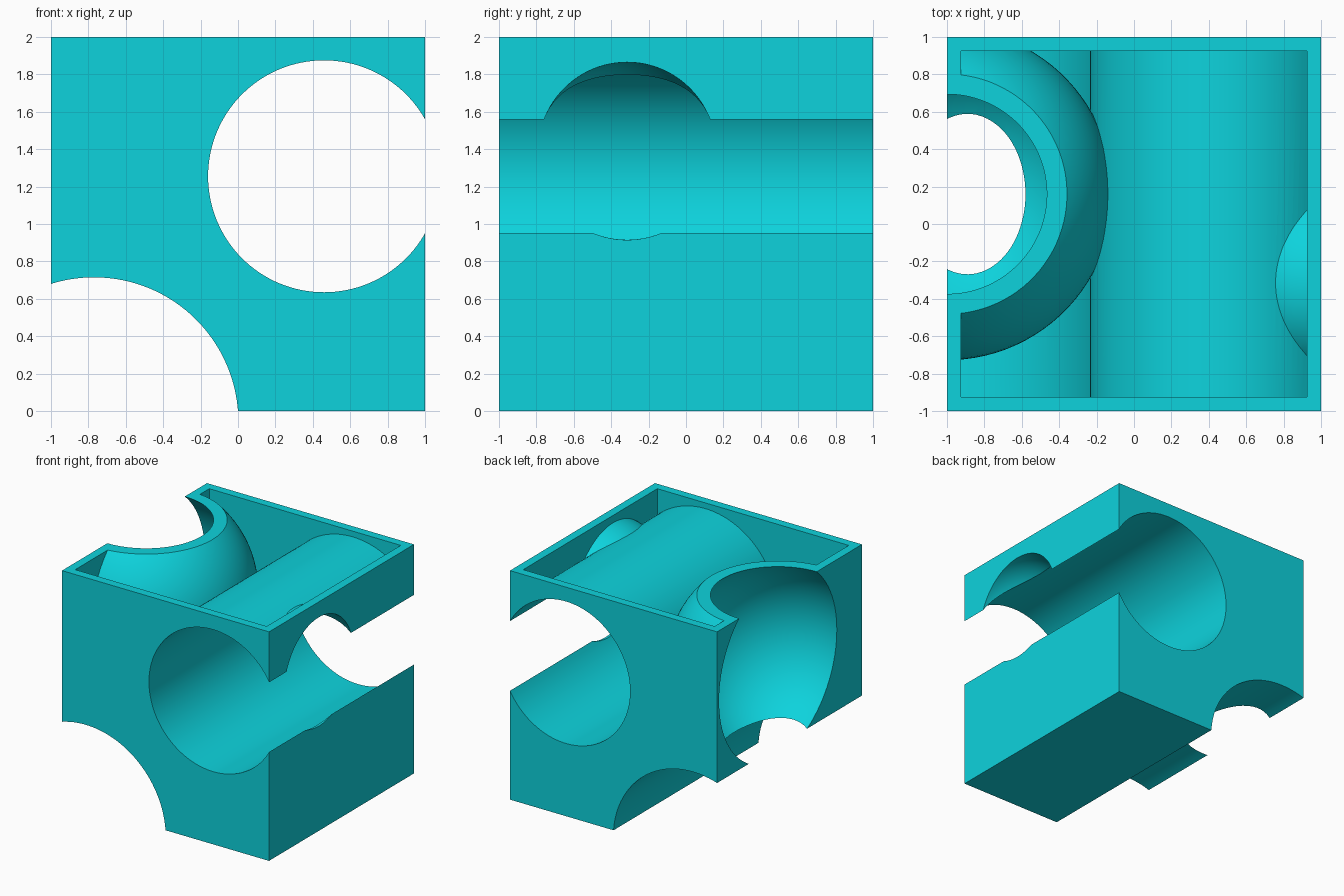
import bpy
from math import pi

if "Cube" in bpy.data.objects:
    bpy.data.objects.remove(bpy.data.objects["Cube"])

T = 0.075  # shell thickness

# (centre x, centre z, radius) of the two bores running front to back
BORES = [(0.46, 1.255, 0.62), (-0.77, -0.057, 0.772)]
# (centre, radius) of the two spherical hollows in the side walls
HOLLOWS = [((-1.0, 0.16, 1.387), 0.813), ((1.0, -0.315, 1.39), 0.475)]


def box(name, lo, hi):
    mid = [(a + b) / 2 for a, b in zip(lo, hi)]
    bpy.ops.mesh.primitive_cube_add(size=1, location=mid)
    ob = bpy.context.object
    ob.name = name
    ob.scale = [b - a for a, b in zip(lo, hi)]
    bpy.ops.object.transform_apply(location=True, rotation=True, scale=True)
    return ob


def cutters(grow):
    """Bores and hollows, enlarged by grow."""
    made = []
    for x, z, r in BORES:
        bpy.ops.mesh.primitive_cylinder_add(vertices=128, radius=r + grow, depth=3,
                                            location=(x, 0, z), rotation=(pi / 2, 0, 0))
        made.append(bpy.context.object)
    for c, r in HOLLOWS:
        bpy.ops.mesh.primitive_uv_sphere_add(segments=96, ring_count=48, radius=r + grow,
                                             location=c, rotation=(0, 0, pi / 96))
        made.append(bpy.context.object)
    for ob in made:
        ob.name = "cutter"
        ob.hide_render = True
    return made


def subtract(target, tools):
    bpy.context.view_layer.objects.active = target
    for tool in tools:
        mod = target.modifiers.new("cut", 'BOOLEAN')
        mod.operation = 'DIFFERENCE'
        mod.solver = 'EXACT'
        mod.object = tool
        bpy.ops.object.modifier_apply(modifier=mod.name)
        bpy.data.objects.remove(tool)


# Open interior, leaving a wall around every bore and hollow
cavity = box("cavity", (-1 + T, -1 + T, T), (1 - T, 1 - T, 2.2))
subtract(cavity, cutters(T))

# Outer block with interior, bores and hollows removed
block = box("hollow_block", (-1, -1, 0), (1, 1, 2))
subtract(block, [cavity] + cutters(0))

# Smooth curved walls, crisp edges
bpy.ops.object.select_all(action='DESELECT')
block.select_set(True)
bpy.context.view_layer.objects.active = block
bpy.ops.object.shade_smooth_by_angle(angle=pi / 9)

# Turquoise finish
mat = bpy.data.materials.new("turquoise")
mat.diffuse_color = (0.004, 0.65, 0.72, 1)
mat.use_nodes = True
mat.node_tree.nodes["Principled BSDF"].inputs["Base Color"].default_value = mat.diffuse_color
block.data.materials.clear()
block.data.materials.append(mat)
